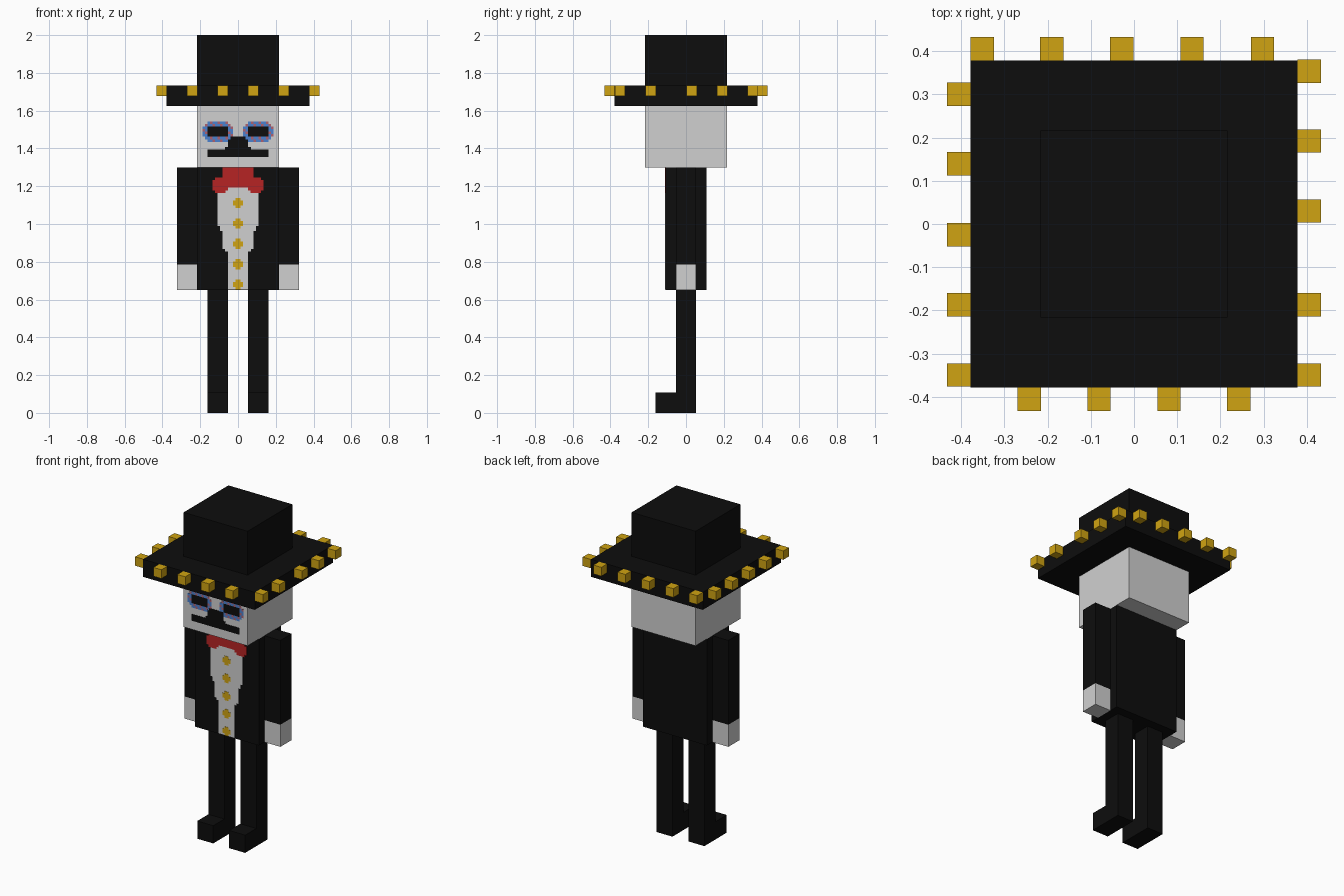
import bpy
import bmesh
from mathutils import Matrix, Vector

cube = bpy.data.objects.get("Cube")
if cube:
    bpy.data.objects.remove(cube, do_unlink=True)


def make_material(name, r, g, b):
    mat = bpy.data.materials.new(name)
    mat.use_nodes = True
    mat.diffuse_color = (r, g, b, 1)
    mat.node_tree.nodes["Principled BSDF"].inputs["Base Color"].default_value = (r, g, b, 1)
    return mat


BLACK = make_material("black cloth", 0.004, 0.004, 0.004)
WHITE = make_material("white", 0.63, 0.63, 0.63)
GOLD = make_material("gold", 0.63, 0.37, 0.006)
RED = make_material("red", 0.47, 0.017, 0.017)
BLUE = make_material("blue", 0.07, 0.22, 0.62)
PINK = make_material("dusty pink", 0.42, 0.12, 0.16)

P = 0.054           # modelling unit
CELL = P / 4        # size of one painted square
HEAD = 4 * P        # half width of head, also its front depth
BODY = 2 * P        # half depth of body


def boxes(name, spans, *mats, pick=None):
    """One object made of boxes, each given by its low and high corner."""
    bm = bmesh.new()
    for n, (low, high) in enumerate(spans):
        low, high = Vector(low), Vector(high)
        size = high - low
        new = bmesh.ops.create_cube(
            bm, size=1, matrix=Matrix.Translation((low + high) / 2) @ Matrix.Diagonal((*size, 1)))
        if pick:
            for face in {f for v in new["verts"] for f in v.link_faces}:
                face.material_index = pick[n]
    mesh = bpy.data.meshes.new(name)
    bm.to_mesh(mesh)
    bm.free()
    for mat in mats:
        mesh.materials.append(mat)
    obj = bpy.data.objects.new(name, mesh)
    bpy.context.collection.objects.link(obj)
    return obj


def block(name, x, y, z, mat):
    return boxes(name, [((x[0], y[0], z[0]), (x[1], y[1], z[1]))], mat)


def patch(x0, x1, row0, row1, top, front, thick):
    """Painted rectangle in cells: rows count down from the top edge."""
    return ((x0 * CELL, -front - thick, top - row1 * CELL),
            (x1 * CELL, -front + 0.001, top - row0 * CELL))


# Head, hat and body
HIP, NECK, BRIM, BRIM_TOP = 0.65, 1.30, 1.625, 1.732
block("head", (-HEAD, HEAD), (-HEAD, HEAD), (NECK, BRIM), WHITE)
block("hat_brim", (-7 * P, 7 * P), (-7 * P, 7 * P), (BRIM, BRIM_TOP), BLACK)
block("hat_crown", (-HEAD, HEAD), (-HEAD, HEAD), (BRIM_TOP, 2), BLACK)
block("body", (-HEAD, HEAD), (-BODY, BODY), (HIP, NECK), BLACK)

# Limbs
for side, s in (("left", 1), ("right", -1)):
    arm_x = sorted((s * 4 * P, s * 6 * P))
    leg_x = sorted((s * P, s * 3 * P))
    block(side + "_arm", arm_x, (-P, P), (HIP + 2.5 * P, NECK), BLACK)
    block(side + "_hand", arm_x, (-P, P), (HIP, HIP + 2.5 * P), WHITE)
    block(side + "_leg", leg_x, (-P, P), (0, HIP), BLACK)
    block(side + "_foot", leg_x, (-3 * P, -P), (0, 2 * P), BLACK)

# Gold cubes round the brim
edge = 7.5 * P
row = [-0.349, -0.187]
centres = [(x, edge) for x in (-0.351, -0.19, -0.028, 0.134, 0.297)]
centres += [(x, -edge) for x in (-0.242, -0.081, 0.081, 0.242)]
centres += [(edge, y) for y in row + [0.03, 0.192, 0.353]]
centres += [(-edge, y) for y in row + [-0.025, 0.139, 0.30]]
h = P / 2
boxes("brim_cubes", [((x - h, y - h, BRIM_TOP - P), (x + h, y + h, BRIM_TOP)) for x, y in centres], GOLD)

# Patterned glasses rims and dark lenses
FACE_TOP = NECK + 32 * CELL
for side, start in (("left", 2), ("right", -14)):
    cells, colours = [], []
    for j in range(8):
        trim = max(0, 2 - min(j, 7 - j))
        for i in range(trim, 12 - trim):
            if 2 <= i < 10 and 2 <= j < 6:
                continue
            cells.append(patch(start + i, start + i + 1, 14 + j, 15 + j, FACE_TOP, HEAD, 0.002))
            colours.append(1 if (i + 2 * j) % 3 == 0 else 0)
    boxes(side + "_glasses_rim", cells, BLUE, PINK, pick=colours)
    boxes(side + "_lens", [patch(start + 2, start + 10, 16, 20, FACE_TOP, HEAD, 0.002)], BLACK)

# Nose and moustache
boxes("nose", [patch(-4, 4, 20, 24, FACE_TOP, HEAD, 0.002),
               patch(-5, 5, 24, 25, FACE_TOP, HEAD, 0.002)], BLACK)
boxes("moustache", [patch(-12, 12, 25, 28, FACE_TOP, HEAD, 0.002)], BLACK)

# Shirt front narrowing downwards
shirt = [(8, 8, 23), (7, 23, 25), (6, 25, 32), (5, 32, 33), (4, 33, 48)]
boxes("shirt_front", [patch(-w, w, a, b, NECK, BODY, 0.002) for w, a, b in shirt], WHITE)

# Bow tie with two drooping lobes
bow = [(-6, 6, 0, 4), (-9, 9, 4, 5), (-10, 10, 5, 8)]
bow += [(-10, -4, 8, 9), (4, 10, 8, 9), (-9, -5, 9, 10), (5, 9, 9, 10)]
boxes("bow_tie", [patch(*b, NECK, BODY, 0.004) for b in bow], RED)

# Rounded shirt buttons
buttons = []
for top in range(12, 48, 8):
    buttons += [patch(-1, 1, top, top + 1, NECK, BODY, 0.004),
                patch(-2, 2, top + 1, top + 3, NECK, BODY, 0.004),
                patch(-1, 1, top + 3, top + 4, NECK, BODY, 0.004)]
boxes("shirt_buttons", buttons, GOLD)
